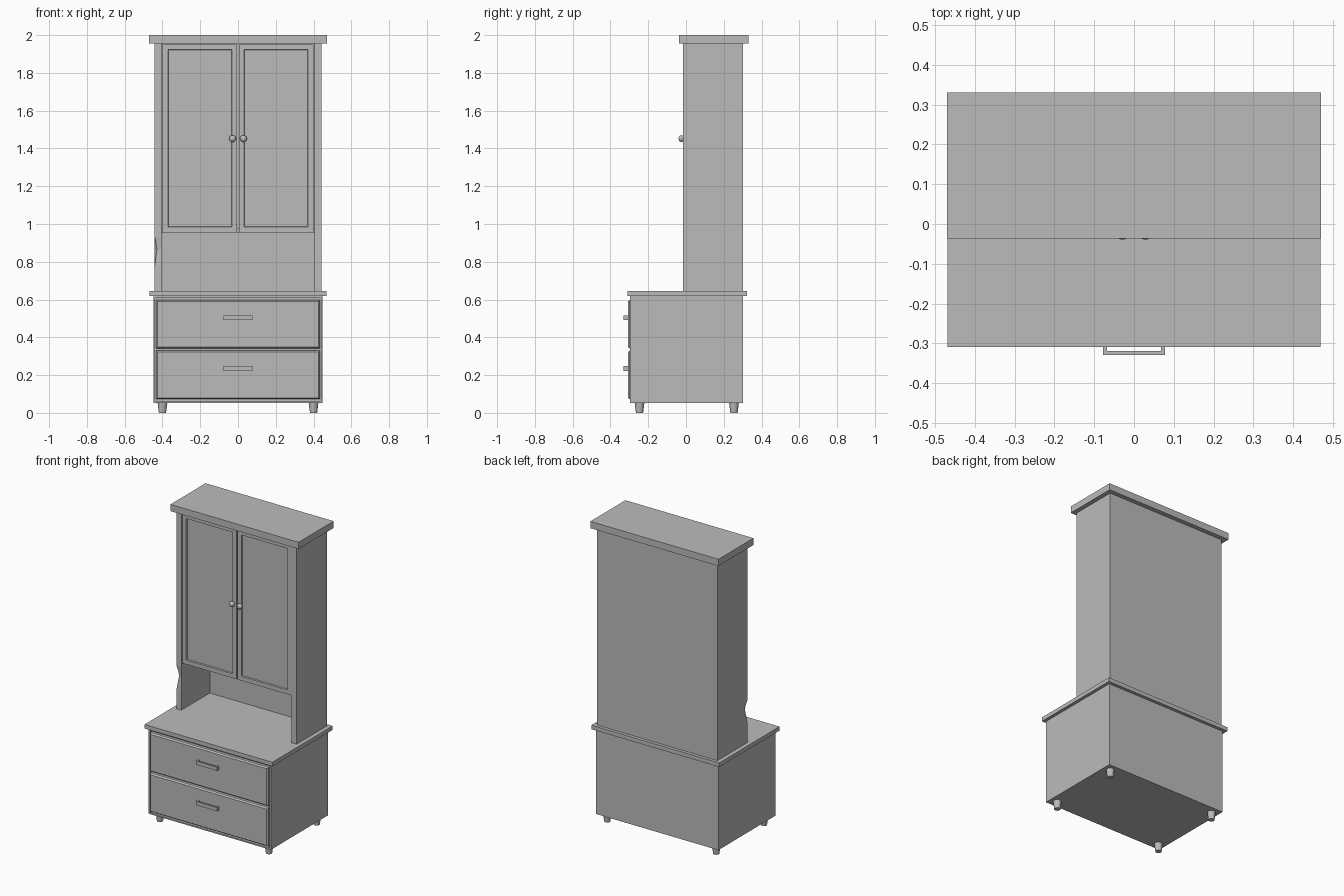
import bpy, bmesh
from mathutils import Vector

cube = bpy.data.objects.get("Cube")
if cube:
    bpy.data.objects.remove(cube, do_unlink=True)

grey = bpy.data.materials.new("plain_grey")
grey.use_nodes = True
colour = (0.5, 0.5, 0.5, 1)
grey.diffuse_color = colour
grey.node_tree.nodes["Principled BSDF"].inputs["Base Color"].default_value = colour


def finish(name, bm):
    """Turn a bmesh into a coloured object."""
    bmesh.ops.recalc_face_normals(bm, faces=bm.faces)
    mesh = bpy.data.meshes.new(name)
    bm.to_mesh(mesh)
    bm.free()
    mesh.materials.append(grey)
    obj = bpy.data.objects.new(name, mesh)
    bpy.context.collection.objects.link(obj)
    return obj


def box_mesh(x, y, z):
    bm = bmesh.new()
    bmesh.ops.create_cube(bm, size=1)
    for v in bm.verts:
        v.co = Vector([r[0] if c < 0 else r[1] for c, r in zip(v.co, (x, y, z))])
    return bm


def box(name, x, y, z, insets=()):
    """Box whose front face takes a series of (thickness, depth) insets."""
    bm = box_mesh(x, y, z)
    bm.normal_update()
    front = min(bm.faces, key=lambda f: f.normal.y)
    for thickness, depth in insets:
        bmesh.ops.inset_region(bm, faces=[front], thickness=thickness, depth=depth)
    return finish(name, bm)


def lathe(name, place, r1, r2, depth, sides, rotation=(0, 0, 0)):
    """Cone or cylinder with softly shaded sides."""
    bpy.ops.mesh.primitive_cone_add(vertices=sides, radius1=r1, radius2=r2, depth=depth,
                                    location=place, rotation=rotation)
    obj = bpy.context.object
    obj.name = name
    obj.data.materials.append(grey)
    bpy.ops.object.shade_smooth_by_angle()
    return obj


# Lower cabinet with recessed drawer opening, and its top
box("base_cabinet", (-.448, .448), (-.296, .301), (.053, .618), [(.013, 0), (.0002, -.016)])
box("counter_top", (-.469, .469), (-.31, .322), (.618, .645))

# Drawer fronts with chamfered rims, and bracket handles
for level, (low, high) in {"lower": (.073, .329), "upper": (.341, .597)}.items():
    box(level + "_drawer", (-.433, .433), (-.298, -.279), (low, high), [(.01, .01)])
    mid = (low + high) / 2 + .034
    z = (mid - .012, mid + .012)
    box(level + "_handle_bar", (-.078, .078), (-.33, -.32), z)
    for side, x in (("right", -.078), ("left", .068)):
        box(f"{level}_handle_{side}_post", (x, x + .01), (-.32, -.306), z)

# Tapered feet
for side, x in (("right", -.4), ("left", .4)):
    for end, y in (("front", -.246), ("back", .254)):
        lathe(f"{end}_{side}_foot", (x, y, .0275), .019, .026, .055, 16)

# Hutch shell
box("hutch_left_side", (.404, .441), (-.016, .301), (.645, 1.955))
box("hutch_back", (-.404, .404), (.281, .301), (.645, 1.955))
box("hutch_floor", (-.404, .404), (.008, .281), (.956, .976))
box("cornice", (-.47, .47), (-.036, .331), (1.955, 2))

# Right side of the hutch, worn in on its outer front edge
bm = box_mesh((-.441, -.404), (-.016, .301), (.645, 1.955))
wear = {.77: 0, .82: .006, .865: .012, .9: .007, .93: 0}
cuts = [((0, 0, z), (0, 0, 1)) for z in wear] + [((0, .02, 0), (0, 1, 0))]
for point, normal in cuts:
    bmesh.ops.bisect_plane(bm, geom=bm.verts[:] + bm.edges[:] + bm.faces[:],
                           plane_co=point, plane_no=normal)
for v in bm.verts:
    if v.co.x < -.43 and v.co.y < 0:
        for z, amount in wear.items():
            if abs(v.co.z - z) < .001:
                v.co += Vector((amount, amount, 0))
finish("hutch_right_side", bm)

# Panelled doors with round knobs
for side, s in (("right", -1), ("left", 1)):
    x = sorted((s * .004, s * .4))
    box(side + "_door", x, (-.012, .008), (.956, 1.951), [(.04, 0), (.004, -.008)])
    lathe(side + "_knob_stem", (s * .029, -.014, 1.452), .009, .009, .012, 16, (1.5708, 0, 0))
    bpy.ops.mesh.primitive_uv_sphere_add(segments=16, ring_count=10, radius=.018,
                                         location=(s * .029, -.024, 1.452))
    knob = bpy.context.object
    knob.name = side + "_knob"
    knob.scale.y = .85
    knob.data.materials.append(grey)
    bpy.ops.object.shade_smooth()
